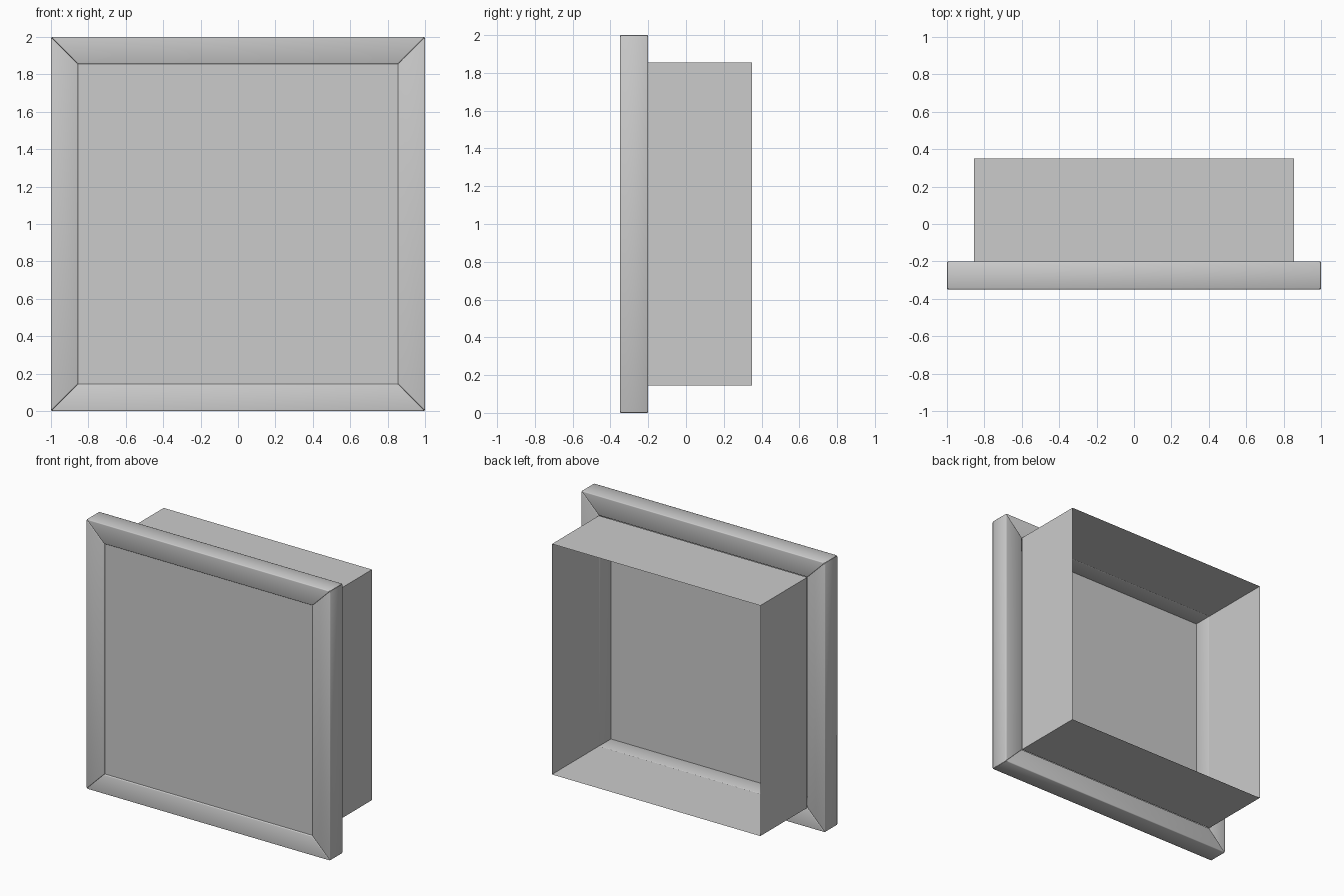
import bpy, bmesh, math
from mathutils import Matrix

if "Cube" in bpy.data.objects:
    bpy.data.objects.remove(bpy.data.objects["Cube"])

OUT, INN = 1.0, 0.855           # half sizes of frame outside / opening
FRONT, BACK, DEEP = -0.35, -0.2, 0.35
CENTRE = Matrix.Translation((0, 0, 1))


def make_object(name, bm):
    bmesh.ops.recalc_face_normals(bm, faces=bm.faces[:])
    mesh = bpy.data.meshes.new(name)
    bm.to_mesh(mesh)
    bm.free()
    obj = bpy.data.objects.new(name, mesh)
    bpy.context.collection.objects.link(obj)
    return obj


def mitred_rail(name, angle):
    # Trapezoid extruded in depth, turned about the opening's centre
    bm = bmesh.new()
    profile = [(-OUT, -OUT), (OUT, -OUT), (INN, -INN), (-INN, -INN)]
    face = bm.faces.new([bm.verts.new((x, FRONT, z)) for x, z in profile])
    ext = bmesh.ops.extrude_face_region(bm, geom=[face], use_keep_orig=True)
    for v in ext["geom"]:
        if isinstance(v, bmesh.types.BMVert):
            v.co.y = BACK
    bmesh.ops.recalc_face_normals(bm, faces=bm.faces[:])
    bmesh.ops.bevel(bm, geom=bm.edges[:], offset=0.006, offset_type='OFFSET',
                    segments=2, profile=0.5, affect='EDGES')
    bm.transform(CENTRE @ Matrix.Rotation(angle, 4, 'Y'))
    obj = make_object(name, bm)
    bpy.ops.object.select_all(action='DESELECT')
    obj.select_set(True)
    bpy.context.view_layer.objects.active = obj
    bpy.ops.object.shade_smooth_by_angle(angle=math.radians(50))


# Four mitred frame rails
for i, side in enumerate(("bottom", "left", "top", "right")):
    mitred_rail("frame_" + side, i * math.pi / 2)

square = [(-INN, -INN), (INN, -INN), (INN, INN), (-INN, INN)]

# Pane, just behind the front of the frame
bm = bmesh.new()
bm.faces.new([bm.verts.new((x, -0.34, z + 1)) for x, z in square])
make_object("pane", bm)

# Open-backed reveal lining, a single-sheet square tube
bm = bmesh.new()
rings = [[bm.verts.new((x, y, z + 1)) for x, z in square] for y in (BACK, DEEP)]
for i in range(4):
    j = (i + 1) % 4
    bm.faces.new((rings[0][i], rings[0][j], rings[1][j], rings[1][i]))
make_object("reveal_lining", bm)
